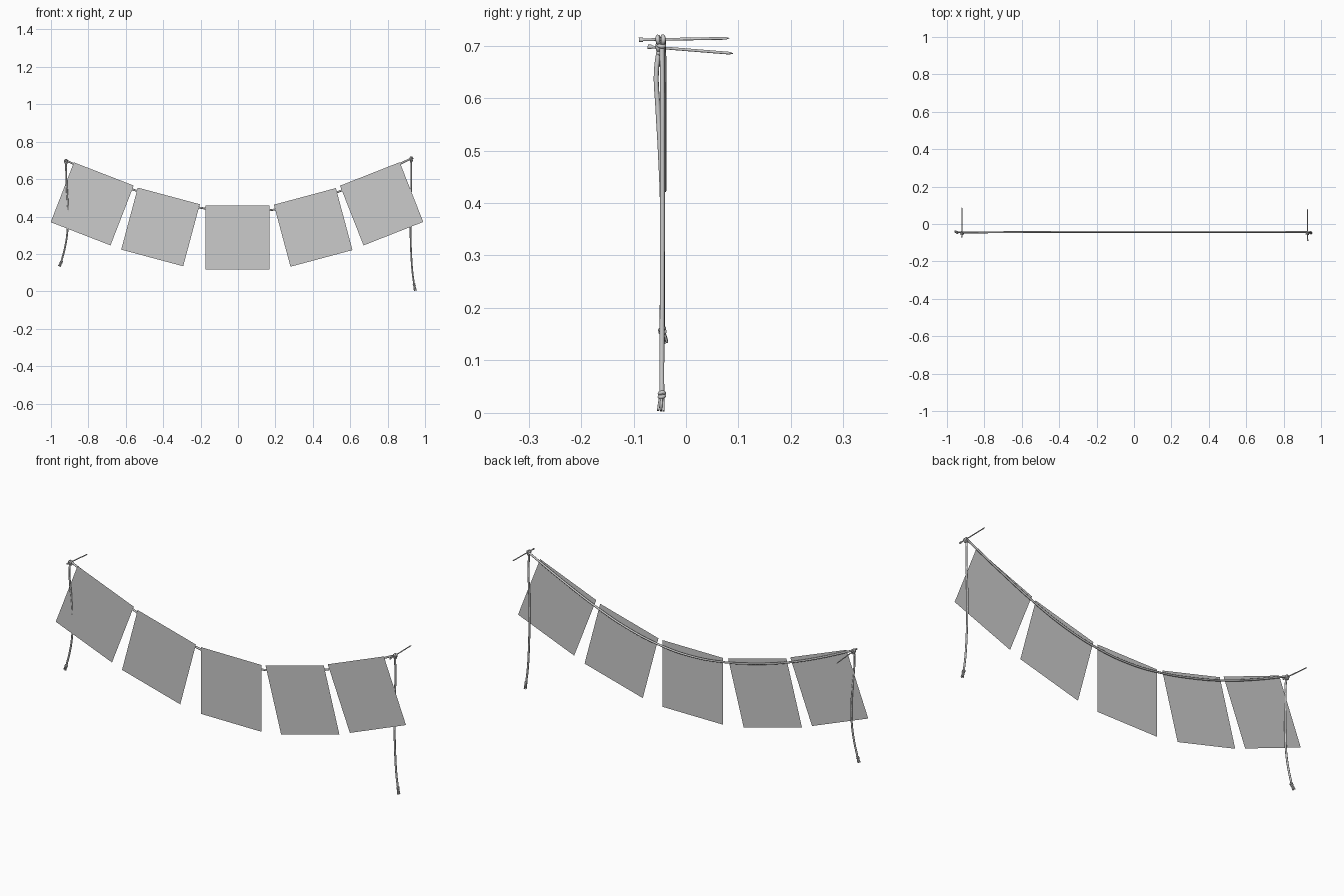
import bpy, bmesh, math
from mathutils import Vector, Matrix

if "Cube" in bpy.data.objects:
    bpy.data.objects.remove(bpy.data.objects["Cube"])


def finish(name, bm, smooth=True):
    me = bpy.data.meshes.new(name)
    bm.to_mesh(me)
    bm.free()
    ob = bpy.data.objects.new(name, me)
    bpy.context.collection.objects.link(ob)
    for p in me.polygons:
        p.use_smooth = smooth
    return ob


def cord(name, pts, radius, scales=None):
    """Round cord running smoothly through the given points."""
    cu = bpy.data.curves.new(name, 'CURVE')
    cu.dimensions = '3D'
    cu.bevel_depth = radius
    cu.bevel_resolution = 2
    cu.resolution_u = 8
    cu.use_fill_caps = True
    sp = cu.splines.new('BEZIER')
    sp.bezier_points.add(len(pts) - 1)
    for i, p in enumerate(pts):
        b = sp.bezier_points[i]
        b.co = p
        b.handle_left_type = b.handle_right_type = 'AUTO'
        if scales:
            b.radius = scales[i]
    ob = bpy.data.objects.new(name, cu)
    bpy.context.collection.objects.link(ob)
    return ob


def loop(name, centre, major, minor, axis):
    """Single turn of cord, used to build the knots."""
    bm = bmesh.new()
    rot = Vector((0, 0, 1)).rotation_difference(Vector(axis)).to_matrix()
    n, m = 16, 8
    rings = []
    for i in range(n):
        a = 2 * math.pi * i / n
        ring = []
        for j in range(m):
            b = 2 * math.pi * j / m
            r = major + minor * math.cos(b)
            v = Vector((r * math.cos(a), r * math.sin(a), minor * math.sin(b)))
            ring.append(bm.verts.new(Vector(centre) + rot @ v))
        rings.append(ring)
    for i in range(n):
        for j in range(m):
            k, l = (i + 1) % n, (j + 1) % m
            bm.faces.new((rings[i][j], rings[k][j], rings[k][l], rings[i][l]))
    return finish(name, bm)


def nail(name, head, tip):
    """Thin shaft with a small flat head and a pointed tip."""
    head, tip = Vector(head), Vector(tip)
    d = tip - head
    length = d.length
    rot = Vector((0, 0, 1)).rotation_difference(d).to_matrix().to_4x4()
    bm = bmesh.new()
    for r1, r2, z0, z1 in ((.0042, .0042, 0, .008), (.0026, .0026, .008, length - .008),
                           (.0026, .0005, length - .008, length)):
        bmesh.ops.create_cone(bm, cap_ends=True, segments=12, radius1=r1, radius2=r2, depth=z1 - z0,
                              matrix=Matrix.Translation(head) @ rot @ Matrix.Translation((0, 0, (z0 + z1) / 2)))
    return finish(name, bm, False)


def tassel(name, knot, end):
    """End knot with flared strands below it."""
    knot, end = Vector(knot), Vector(end)
    d = (end - knot).normalized()
    for k in range(2):
        loop(f"{name}_knot_{k}", knot + d * (.006 * k - .003), .0045, .0037, d + Vector((.3 - .6 * k, .2, 0)))
    side = d.cross(Vector((0, 1, 0))).normalized()
    fwd = d.cross(side)
    for k in range(7):
        a = 2 * math.pi * k / 6
        spread = 0 if k == 6 else .006
        off = side * math.cos(a) * spread + fwd * math.sin(a) * spread
        cord(f"{name}_strand_{k}", [knot + off * .3, (knot + end) / 2 + off * .7, end + off],
             .0026, [1, 1, .8])


# square flags hung along the rope
S = .343
for i, (x, z, deg) in enumerate(((-.7175, .6275, -21.2), (-.37, .51, -15), (-.003, .46, 0),
                                 (.3575, .5075, 15), (.705, .6275, 21.5))):
    bm = bmesh.new()
    rot = Matrix.Rotation(-math.radians(deg), 3, 'Y')
    bm.faces.new([bm.verts.new(Vector((x, -.05, z)) + rot @ Vector(c)) for c in
                  ((-S / 2, 0, -S), (S / 2, 0, -S), (S / 2, 0, 0), (-S / 2, 0, 0))])
    finish(f"flag_{i + 1}", bm, False)

# sagging rope behind the flags
cord("main_rope", [(x, y, z) for x, y, z in (
    (-.92, -.046, .70), (-.73, -.044, .612), (-.55, -.043, .54), (-.37, -.042, .485), (-.19, -.042, .445),
    (0, -.042, .425), (.18, -.042, .435), (.36, -.042, .472), (.535, -.042, .532), (.73, -.042, .617),
    (.925, -.043, .71))], .005)

# loose cord ends
cord("left_cord", [(-.92, -.05, .70), (-.919, -.0565, .65), (-.917, -.0535, .58), (-.912, -.049, .5),
                   (-.909, -.045, .4), (-.913, -.0445, .31), (-.926, -.0445, .23), (-.943, -.0445, .165)], .0048)
cord("right_cord", [(.925, -.046, .71), (.927, -.045, .6), (.922, -.045, .47), (.922, -.045, .33),
                    (.926, -.0455, .2), (.933, -.046, .1), (.941, -.046, .04)], .0048)
tassel("left_tassel", (-.945, -.045, .157), (-.955, -.041, .134))
tassel("right_tassel", (.942, -.046, .034), (.948, -.048, .004))

# nails and the turns of rope knotted round them
nail("left_nail", (-.92, -.073, .698), (-.92, .09, .685))
nail("right_nail", (.928, -.09, .711), (.928, .083, .714))
for side, x, z in (("left", -.92, .697), ("right", .927, .711)):
    loop(side + "_loop_front", (x, -.053, z), .006, .0042, (.15, 1, .1))
    loop(side + "_loop_back", (x, -.044, z), .0065, .0042, (-.15, 1, 0))
    loop(side + "_knot_wrap", (x, -.047, z - .011), .0055, .004, (.3, .1, 1))
